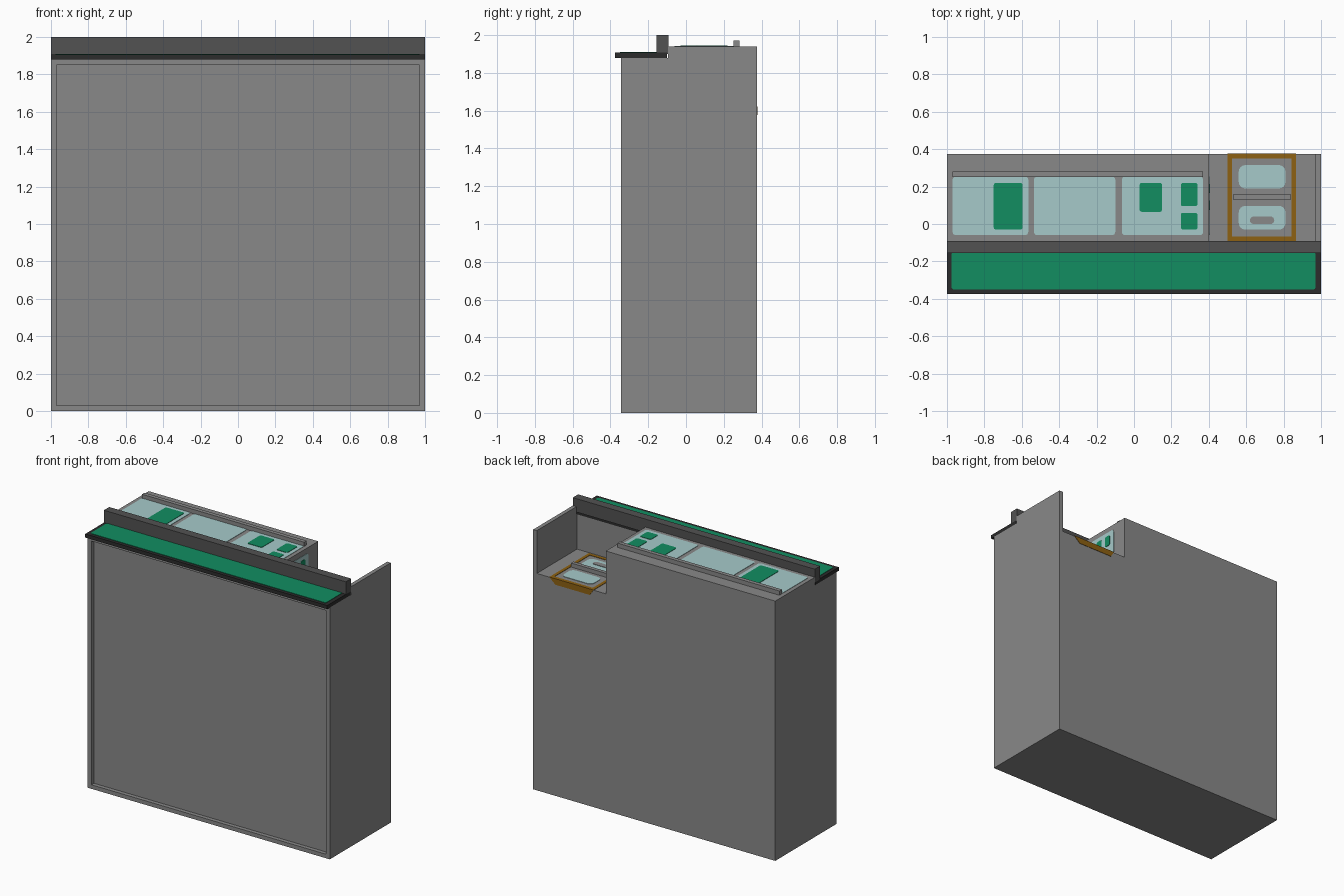
import bpy, bmesh, math
from mathutils import Matrix

if "Cube" in bpy.data.objects:
    bpy.data.objects.remove(bpy.data.objects["Cube"])


def material(name, r, g, b):
    m = bpy.data.materials.new(name)
    m.diffuse_color = (r, g, b, 1)
    m.use_nodes = True
    m.node_tree.nodes["Principled BSDF"].inputs["Base Color"].default_value = m.diffuse_color
    return m


GREY = material("mid grey", 0.25, 0.25, 0.25)
DARK = material("dark grey", 0.085, 0.085, 0.085)
BLACK = material("near black", 0.025, 0.025, 0.025)
GREEN = material("mat green", 0.006, 0.27, 0.12)
PALE = material("pale blue", 0.38, 0.59, 0.59)
AMBER = material("dark amber", 0.27, 0.12, 0.006)


def finish(name, bm, mat):
    bmesh.ops.recalc_face_normals(bm, faces=bm.faces)
    me = bpy.data.meshes.new(name)
    bm.to_mesh(me)
    bm.free()
    ob = bpy.data.objects.new(name, me)
    me.materials.append(mat)
    bpy.context.collection.objects.link(ob)
    return ob


def prism(name, pts, depth, matrix, mat):
    """Extrude a flat outline upwards, then place it with a matrix."""
    bm = bmesh.new()
    f = bm.faces.new([bm.verts.new((a, b, 0)) for a, b in pts])
    ext = bmesh.ops.extrude_face_region(bm, geom=[f])
    vs = [v for v in ext["geom"] if isinstance(v, bmesh.types.BMVert)]
    bmesh.ops.translate(bm, verts=vs, vec=(0, 0, depth))
    bmesh.ops.transform(bm, matrix=matrix, verts=bm.verts)
    return finish(name, bm, mat)


def box(name, x0, x1, y0, y1, z0, z1, mat):
    return prism(name, [(x0, y0), (x1, y0), (x1, y1), (x0, y1)], z1 - z0,
                 Matrix.Translation((0, 0, z0)), mat)


def rounded(a0, a1, b0, b1, r, n=4):
    pts = []
    for i, (a, b) in enumerate([(a1 - r, b1 - r), (a0 + r, b1 - r),
                                (a0 + r, b0 + r), (a1 - r, b0 + r)]):
        for k in range(n + 1):
            t = (i + k / n) * math.pi / 2
            pts.append((a + r * math.cos(t), b + r * math.sin(t)))
    return pts


# local (a, b, up) -> world (y, z, x): extrudes along x
ALONG_X = Matrix(((0, 0, 1, 0), (1, 0, 0, 0), (0, 1, 0, 0), (0, 0, 0, 1)))


def top_plate(name, rect, r, z, mat, t=0.003):
    return prism(name, rounded(*rect, r), t, Matrix.Translation((0, 0, z)), mat)


def side_plate(name, rect, r, x, mat, t=0.003):
    return prism(name, rounded(*rect, r), t, Matrix.Translation((x, 0, 0)) @ ALONG_X, mat)


# Counter body: stepped profile, with the front panel and back well cut out
body = prism("counter_body",
             [(-0.345, 0), (0.375, 0), (0.375, 1.94), (-0.095, 1.94), (-0.095, 1.88), (-0.345, 1.88)],
             2.0, Matrix.Translation((-1, 0, 0)) @ ALONG_X, GREY)
cutters = [box("well_cutter", 0.40, 0.97, -0.10, 0.6, 1.62, 2.2, GREY),
           box("panel_cutter", -0.97, 0.97, -0.6, -0.315, 0.03, 1.85, GREY)]
bpy.context.view_layer.objects.active = body
for c in cutters:
    c.hide_render = True
    mod = body.modifiers.new("cut", "BOOLEAN")
    mod.operation, mod.solver, mod.object = "DIFFERENCE", "EXACT", c
    bpy.ops.object.modifier_apply(modifier=mod.name)
    bpy.data.objects.remove(c)

# Customer shelf, its mat and the raised ledge behind
box("front_shelf", -1, 1, -0.375, -0.10, 1.88, 1.907, BLACK)
top_plate("shelf_mat", (-0.975, 0.97, -0.35, -0.15), 0.012, 1.907, GREEN)
box("raised_ledge", -1, 1, -0.155, -0.092, 1.90, 2.0, DARK)

# Worktop: rail, pale panels and green pads
TOP = 1.94
box("worktop_rail", -0.97, 0.37, 0.252, 0.282, TOP, 1.972, GREY)
for i, (x0, x1) in enumerate([(-0.97, -0.565), (-0.535, -0.10), (-0.065, 0.37)]):
    top_plate(f"worktop_panel_{i}", (x0, x1, -0.06, 0.254), 0.018, TOP, PALE)
pads = [(-0.75, -0.595, -0.03, 0.22), (0.03, 0.15, 0.065, 0.22),
        (0.25, 0.34, 0.095, 0.22), (0.25, 0.34, -0.03, 0.06)]
for i, p in enumerate(pads):
    top_plate(f"worktop_pad_{i}", p, 0.012, TOP, GREEN, 0.006)

# Panel on the inner side wall of the well
side_plate("well_side_panel", (-0.06, 0.255, 1.67, 1.90), 0.018, 0.40, PALE)
for i, y in enumerate((0.165, 0.075)):
    side_plate(f"well_side_pad_{i}", (y, y + 0.05, 1.79, 1.87), 0.012, 0.40, GREEN, 0.006)

# Well floor: amber frame, divider bar and two trays
FLOOR = 1.62
x0, x1, y0, y1, w = 0.50, 0.865, -0.09, 0.375, 0.024
t = FLOOR + 0.003
for n, a, b, c, d in [("left", x0, x0 + w, y0, y1), ("right", x1 - w, x1, y0, y1),
                      ("front", x0 + w, x1 - w, y0, y0 + w), ("back", x0 + w, x1 - w, y1 - w, y1)]:
    box(f"tray_frame_{n}", a, b, c, d, FLOOR, t, AMBER)
prism("tray_frame_lip", [(x0, 0), (x1, 0), (x1 - 0.05, -0.045), (x0 + 0.03, -0.045)], 0.003,
      Matrix.Translation((0, 0.378, t)) @ Matrix.Rotation(math.pi / 2, 4, "X"), AMBER)
box("tray_divider", 0.53, 0.84, 0.13, 0.158, FLOOR, 1.65, GREY)
top_plate("back_tray", (0.56, 0.81, 0.19, 0.315), 0.035, FLOOR, PALE)
top_plate("front_tray", (0.56, 0.81, -0.03, 0.097), 0.035, FLOOR, PALE)
top_plate("front_tray_slot", (0.62, 0.75, 0.0, 0.04), 0.0195, FLOOR, GREY, 0.006)
